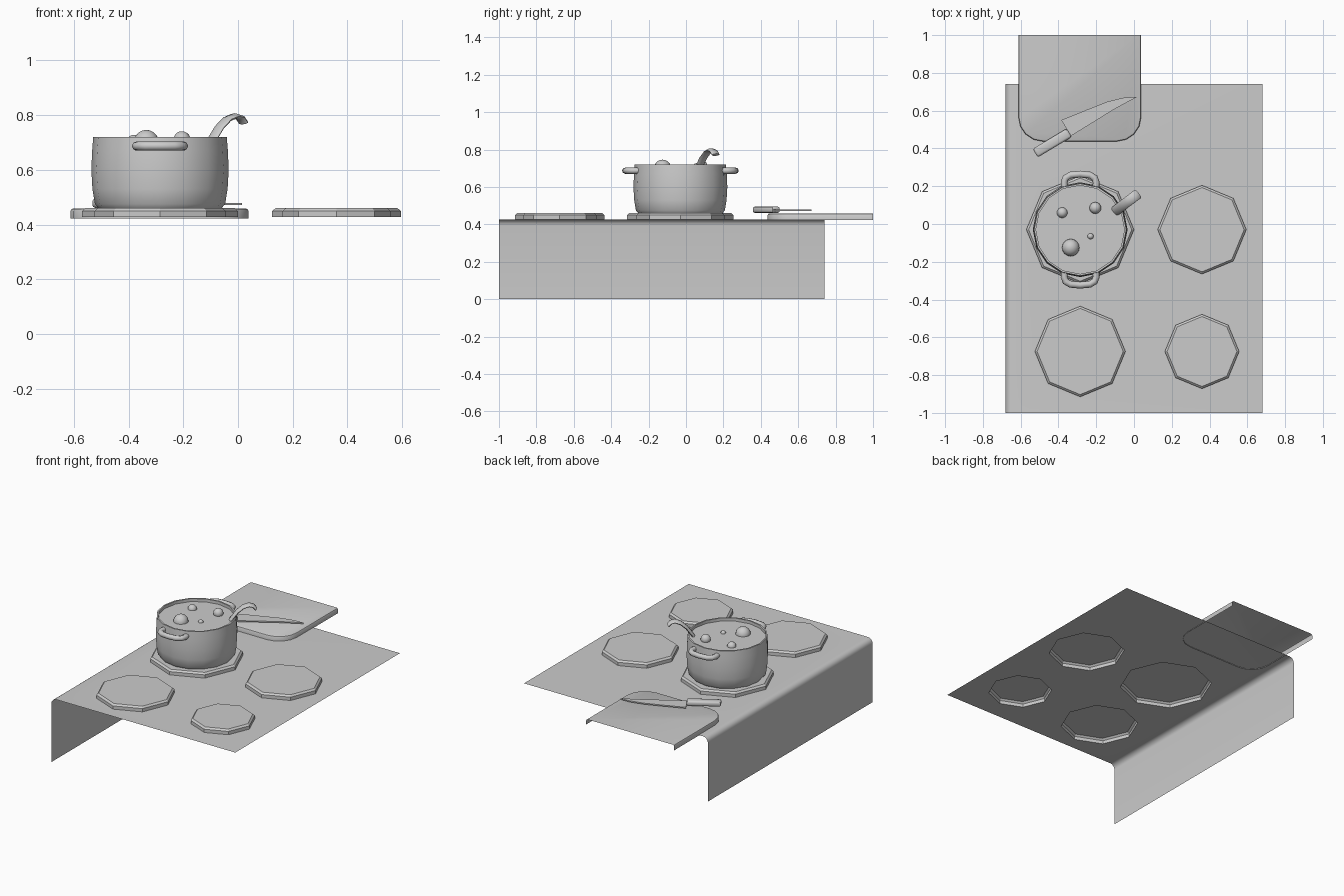
import bpy, bmesh, math
from mathutils import Vector, Matrix

if "Cube" in bpy.data.objects:
    bpy.data.objects.remove(bpy.data.objects["Cube"])

TOP = 0.427                       # height of the worktop surface
POT = Vector((-0.285, -0.03, 0))


def finish(name, bm, smooth=None, recalc=False):
    if recalc:
        bmesh.ops.recalc_face_normals(bm, faces=bm.faces[:])
    me = bpy.data.meshes.new(name)
    bm.to_mesh(me)
    bm.free()
    ob = bpy.data.objects.new(name, me)
    bpy.context.collection.objects.link(ob)
    if smooth:
        bpy.ops.object.select_all(action='DESELECT')
        ob.select_set(True)
        bpy.context.view_layer.objects.active = ob
        bpy.ops.object.shade_smooth_by_angle(angle=math.radians(smooth))
    return ob


def ring(bm, c, r, z, n):
    return [bm.verts.new((c[0] + r * math.cos(2 * math.pi * i / n),
                          c[1] + r * math.sin(2 * math.pi * i / n), z)) for i in range(n)]


def bridge(bm, a, b, closed=True):
    n = len(a)
    for i in range(n if closed else n - 1):
        j = (i + 1) % n
        bm.faces.new((a[i], a[j], b[j], b[i]))


def lathe(name, c, profile, n, smooth=None):
    """Turned shape, capped at the last profile point."""
    bm = bmesh.new()
    rings = [ring(bm, c, r, z, n) for r, z in profile]
    for a, b in zip(rings, rings[1:]):
        bridge(bm, a, b)
    bm.faces.new(rings[-1])
    return finish(name, bm, smooth)


def prism(name, pts, z0, z1):
    bm = bmesh.new()
    f = bm.faces.new([bm.verts.new((x, y, z0)) for x, y in pts])
    ex = bmesh.ops.extrude_face_region(bm, geom=[f])
    bmesh.ops.translate(bm, verts=[v for v in ex['geom'] if isinstance(v, bmesh.types.BMVert)],
                        vec=(0, 0, z1 - z0))
    return finish(name, bm, recalc=True)


def sweep(name, path, axis, ra, rb, n=8):
    """Oval section swept along a path; axis is the fixed section direction."""
    bm = bmesh.new()
    path = [Vector(p) for p in path]
    axis = Vector(axis).normalized()
    rings = []
    for i, p in enumerate(path):
        t = path[min(i + 1, len(path) - 1)] - path[max(i - 1, 0)]
        b = t.cross(axis).normalized()
        rings.append([bm.verts.new(p + axis * ra * math.cos(2 * math.pi * k / n)
                                   + b * rb * math.sin(2 * math.pi * k / n)) for k in range(n)])
    for a, b in zip(rings, rings[1:]):
        bridge(bm, a, b)
    bm.faces.new(rings[0])
    bm.faces.new(rings[-1])
    return finish(name, bm, 50, True)


# Worktop sheet with burner openings, folding down on the left
burners = [(-0.285, -0.03, 0.285), (0.36, -0.03, 0.235),
           (-0.285, -0.675, 0.24), (0.36, -0.675, 0.197)]
R = 0.035
bm = bmesh.new()
loops = [[bm.verts.new((x, y, TOP)) for x, y in
          ((-0.68 + R, -1), (0.68, -1), (0.68, 0.74), (-0.68 + R, 0.74))]]
loops += [ring(bm, (x, y), r, TOP, 8) for x, y, r in burners]
edges = [bm.edges.new((l[i], l[(i + 1) % len(l)])) for l in loops for i in range(len(l))]
bmesh.ops.triangle_fill(bm, edges=edges, use_beauty=True, normal=(0, 0, 1))
prev = [loops[0][0], loops[0][3]]
fold = [(-0.68 + R - R * math.sin(a), TOP - R + R * math.cos(a))
        for a in (math.pi / 2 * k / 5 for k in range(1, 6))] + [(-0.68, 0)]
for x, z in fold:
    cur = [bm.verts.new((x, y, z)) for y in (-1, 0.74)]
    bridge(bm, prev, cur, False)
    prev = cur
finish("worktop", bm, 30, True)

# Raised octagonal burners
for i, (x, y, r) in enumerate(burners):
    lathe(f"burner_{i + 1}", (x, y),
          [(r, TOP), (r, TOP + 0.022), (r - 0.012, 0.46)], 8)

# Pot, filled to just below the rim
lathe("pot", POT, [(0.225, 0.46), (0.238, 0.475), (0.247, 0.53), (0.251, 0.60), (0.248, 0.67),
                   (0.244, 0.72), (0.234, 0.72), (0.234, 0.70)], 16, 40)

# Pot handles, front and back
for name, s in (("pot_handle_front", -1), ("pot_handle_back", 1)):
    path = [(-0.083, 0.225), (-0.085, 0.25), (-0.077, 0.274), (-0.052, 0.289), (0, 0.294),
            (0.052, 0.289), (0.077, 0.274), (0.085, 0.25), (0.083, 0.225)]
    sweep(name, [POT + Vector((x, s * y, 0.687)) for x, y in path], (0, 0, 1), 0.017, 0.018)

# Bubbles on the liquid
for i, (x, y, z, r) in enumerate([(-0.335, -0.125, 0.70, 0.046), (-0.205, 0.085, 0.71, 0.031),
                                  (-0.38, 0.06, 0.70, 0.028), (-0.23, -0.065, 0.70, 0.016)]):
    bm = bmesh.new()
    bmesh.ops.create_uvsphere(bm, u_segments=16, v_segments=10, radius=r,
                              matrix=Matrix.Translation((x, y, z)))
    finish(f"bubble_{i + 1}", bm, 60)

# Ladle stem hooked over the rim
sweep("ladle_stem", [(-0.12, 0.055, 0.66), (-0.095, 0.072, 0.71), (-0.068, 0.092, 0.755),
                     (-0.04, 0.114, 0.785), (-0.012, 0.134, 0.797), (0.008, 0.15, 0.79),
                     (0.02, 0.158, 0.772)], (-0.62, 0.78, 0), 0.027, 0.01)

# Chopping board: open shell with rounded front corners and softened top edge
def outline(inset):
    r, x0, x1, y0 = 0.13, -0.612, 0.038, 0.437
    pts = [(x0 + inset, 1)]
    for cx, start in ((x0 + r, math.pi), (x1 - r, 1.5 * math.pi)):
        pts += [(cx + (r - inset) * math.cos(start + math.pi / 2 * k / 4),
                 y0 + r + (r - inset) * math.sin(start + math.pi / 2 * k / 4)) for k in range(5)]
    return pts + [(x1 - inset, 1)]

bm = bmesh.new()
rows = [[bm.verts.new((x, y, z)) for x, y in outline(i)]
        for i, z in ((0, 0.423), (0, 0.45), (0.003, 0.456), (0.01, 0.459))]
for a, b in zip(rows, rows[1:]):
    bridge(bm, a, b, False)
bm.faces.new(rows[-1])
finish("chopping_board", bm, 40)

# Knife blade and handle
prism("knife_blade", [(-0.335, 0.465), (-0.10, 0.61), (0.015, 0.672), (-0.05, 0.67), (-0.14, 0.648),
                      (-0.25, 0.605), (-0.385, 0.55), (-0.355, 0.50)], 0.471, 0.479)
bm = bmesh.new()
bmesh.ops.create_cube(bm, size=1, matrix=Matrix.Translation((-0.433, 0.429, 0.478))
                      @ Matrix.Rotation(math.radians(31), 4, 'Z')
                      @ Matrix.Diagonal((0.21, 0.052, 0.034, 1)))
bmesh.ops.bevel(bm, geom=bm.edges[:], offset=0.011, segments=2, profile=0.5, affect='EDGES')
finish("knife_handle", bm, 45)
